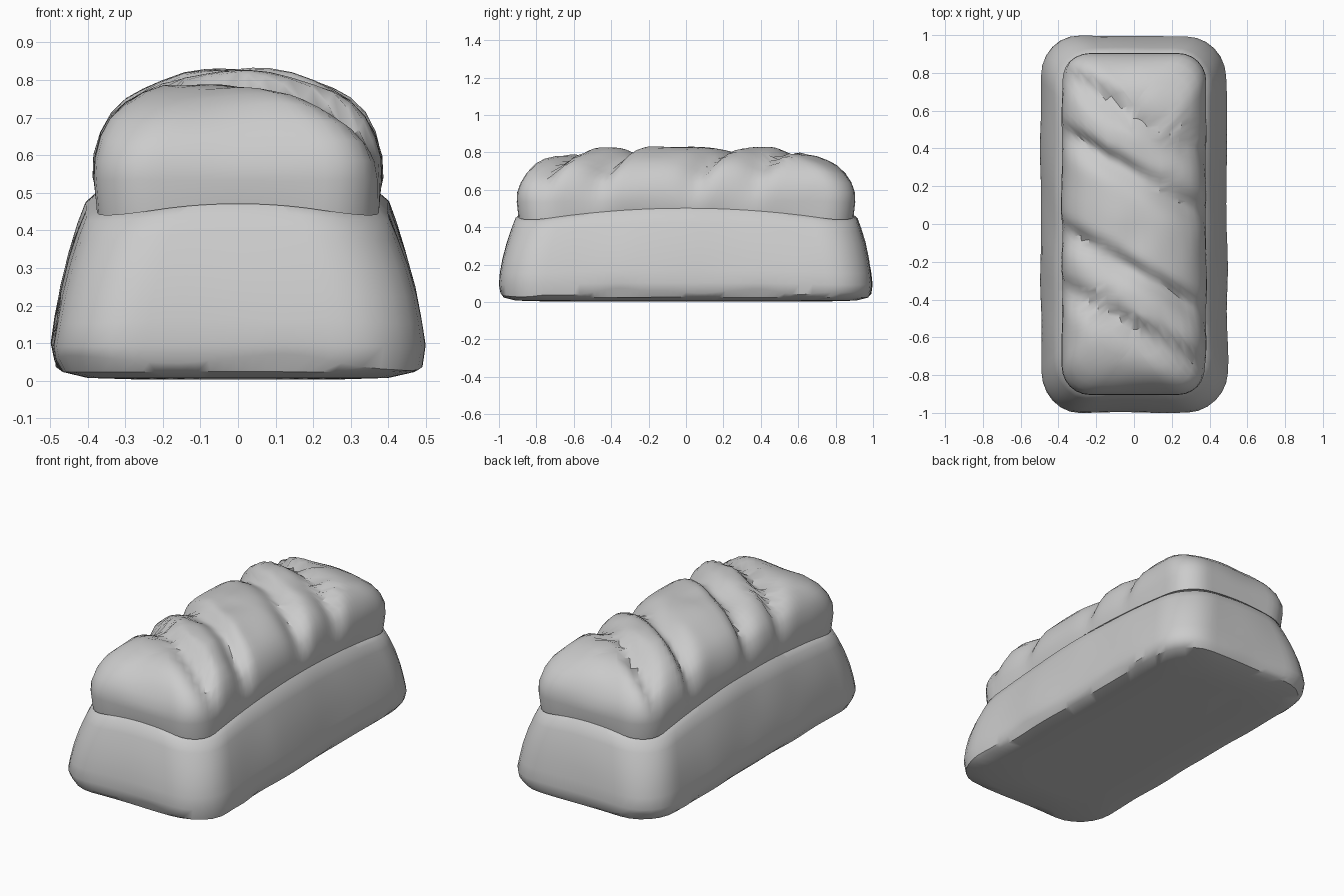
import bpy, bmesh, math
from mathutils import Vector, noise

cube = bpy.data.objects.get("Cube")
if cube:
    bpy.data.objects.remove(cube)

grey = bpy.data.materials.new("plain_grey")
grey.use_nodes = True
GREY = (0.6, 0.6, 0.6, 1)
grey.diffuse_color = GREY
grey.node_tree.nodes["Principled BSDF"].inputs["Base Color"].default_value = GREY


def outline(hx, hy, radius, long=44, short=14, arc=6):
    """Rounded rectangle with a fixed number of points."""
    r = min(radius, hx, hy)
    points = []
    corners = [(1, 1, 0), (-1, 1, 1), (-1, -1, 2), (1, -1, 3)]
    for sx, sy, quarter in corners:
        for i in range(arc + 1):
            a = (quarter + i / arc) * math.pi / 2
            points.append(Vector((sx * (hx - r) + r * math.cos(a),
                                  sy * (hy - r) + r * math.sin(a), 0)))
        # straight run towards the next corner
        start, n = points[-1], (short if quarter % 2 == 0 else long)
        nxt = corners[(quarter + 1) % 4]
        a = (quarter + 1) * math.pi / 2
        end = Vector((nxt[0] * (hx - r) + r * math.cos(a),
                      nxt[1] * (hy - r) + r * math.sin(a), 0))
        points += [start.lerp(end, i / n) for i in range(1, n)]
    return points


def crust_edge(x, y):
    """Height of the wavy lower edge of the crust."""
    return 0.42 + 0.08 * (1 - (y / 0.9) ** 2) + 0.05 * (1 - min(1, (x / 0.38) ** 2))


def lump(p, scale, amount, seed):
    return noise.noise(p * scale + Vector((seed, seed, seed))) * amount


def loft(name, rings):
    """Skin the rings; rings that shrink to a line are welded shut."""
    bm = bmesh.new()
    loops = [[bm.verts.new(p) for p in ring] for ring in rings]
    for low, high in zip(loops, loops[1:]):
        for i in range(len(low)):
            j = (i + 1) % len(low)
            bm.faces.new((low[i], low[j], high[j], high[i]))
    bmesh.ops.remove_doubles(bm, verts=bm.verts, dist=0.0008)
    bmesh.ops.holes_fill(bm, edges=[e for e in bm.edges if e.is_boundary])
    bmesh.ops.recalc_face_normals(bm, faces=bm.faces)
    mesh = bpy.data.meshes.new(name)
    bm.to_mesh(mesh)
    bm.free()
    mesh.materials.append(grey)
    obj = bpy.data.objects.new(name, mesh)
    bpy.context.collection.objects.link(obj)
    bpy.ops.object.select_all(action="DESELECT")
    obj.select_set(True)
    bpy.context.view_layer.objects.active = obj
    bpy.ops.object.shade_smooth_by_angle(angle=math.radians(38))


# Loaf base: nearly flat underside, uneven foot, walls leaning in to the crust
base_profile = [  # half width, half length, share of the crust edge height
    (0.25, 0.75, 0.0), (0.4, 0.91, 0.01), (0.465, 0.972, 0.045),
    (0.485, 0.99, 0.1), (0.493, 0.996, 0.2),
    (0.483, 0.99, 0.34), (0.468, 0.978, 0.5),
    (0.445, 0.958, 0.68), (0.42, 0.934, 0.84), (0.4, 0.915, 0.95),
    (0.36, 0.875, 1.02)]
rings = []
for hx, hy, share in base_profile:
    ring = []
    for p in outline(hx, hy, 0.21):
        z = 0.003 + share * crust_edge(p.x * 0.38 / hx, p.y * 0.9 / hy)
        q = Vector((p.x, p.y, z))
        if share > 0.03:
            push = lump(q, 3.5, 0.02, 4)
            q.x *= 1 + push
            q.y *= 1 + push * 0.35
        if 0.06 < share < 0.15:
            q.z += lump(q, 4, 0.035, 9)
        ring.append(q)
    rings.append(ring)
loft("loaf_base", rings)

# Risen crust: domed top with diagonal scored grooves
GROOVES = [0.59, 0.275, -0.24, -0.54]


def groove(x, y):
    total = 0
    for centre in GROOVES:
        d = y + 0.56 * x - centre
        total += math.exp(-(d / (0.045 if d > 0 else 0.09)) ** 2)
    return min(total, 1)


crust_profile = [  # inset, height (None follows the wavy edge), groove strength
    (0.05, None, 0), (0.008, None, 0), (0.0, 0.54, 0.2), (0.002, 0.6, 0.6),
    (0.018, 0.66, 0.9), (0.045, 0.71, 1), (0.085, 0.75, 1), (0.13, 0.777, 1),
    (0.18, 0.798, 1), (0.24, 0.815, 1), (0.3, 0.825, 1), (0.345, 0.83, 1),
    (0.383, 0.831, 1)]
rings = []
for inset, height, strength in crust_profile:
    ring = []
    for p in outline(0.383 - inset, 0.905 - inset * 1.15, 0.15):
        z = crust_edge(p.x, p.y) if height is None else height
        q = Vector((p.x, p.y, z))
        if height is not None:
            cut = strength * groove(p.x, p.y)
            # ends sit a little lower than the middle
            q.z -= 0.03 * strength * abs(p.y / 0.9) ** 3
            q.z -= 0.055 * cut * min(1, inset / 0.1 + 0.2)
            q.x *= 1 - 0.07 * cut
            q.z += lump(q, 5, 0.014, 2) * strength
            q.x *= 1 + lump(q, 5, 0.016, 7)
        ring.append(q)
    rings.append(ring)
loft("scored_crust", rings)
